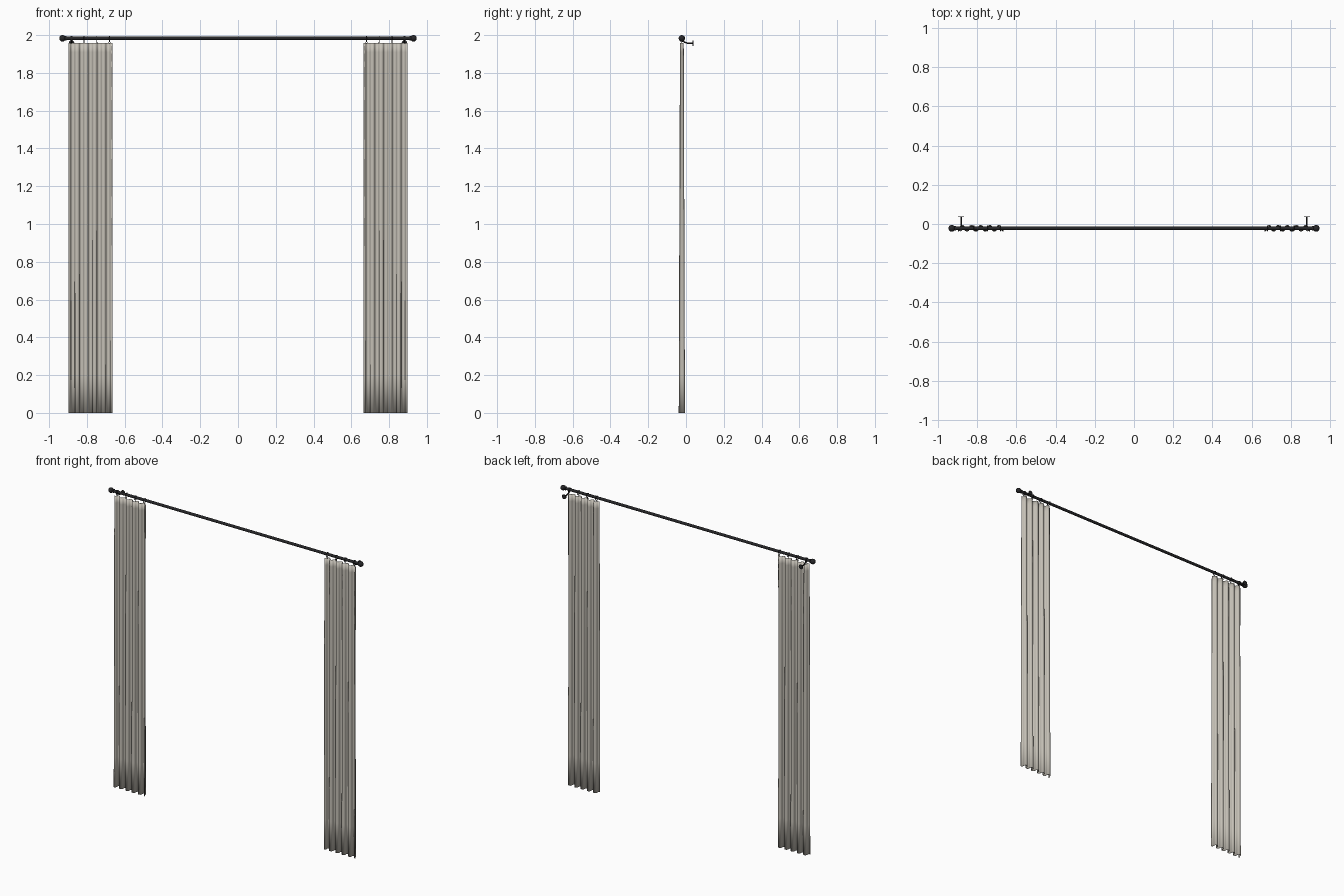
import bpy, bmesh, math
from mathutils import Vector

if "Cube" in bpy.data.objects:
    bpy.data.objects.remove(bpy.data.objects["Cube"])

ROD_Y, ROD_Z = -0.022, 1.983


def material(name, color):
    m = bpy.data.materials.new(name)
    m.diffuse_color = color
    m.use_nodes = True
    m.node_tree.nodes["Principled BSDF"].inputs["Base Color"].default_value = m.diffuse_color
    return m


black = material("dark_metal", (0.02, 0.02, 0.022, 1))
cloth = material("linen", (0.56, 0.53, 0.47, 1))


def finish(name, mat, angle=40):
    o = bpy.context.object
    o.name = name
    o.data.materials.append(mat)
    bpy.ops.object.shade_smooth_by_angle(angle=math.radians(angle))
    return o


def cylinder(name, r, depth, loc, rot, sides=24):
    bpy.ops.mesh.primitive_cylinder_add(vertices=sides, radius=r, depth=depth,
                                        location=loc, rotation=rot)
    return finish(name, black)


def tube(name, points, r):
    cu = bpy.data.curves.new(name, 'CURVE')
    cu.dimensions = '3D'
    cu.bevel_depth, cu.bevel_resolution = r, 3
    cu.use_fill_caps = True
    sp = cu.splines.new('BEZIER')
    sp.bezier_points.add(len(points) - 1)
    for b, p in zip(sp.bezier_points, points):
        b.co = p
        b.handle_left_type = b.handle_right_type = 'AUTO'
    cu.materials.append(black)
    o = bpy.data.objects.new(name, cu)
    bpy.context.collection.objects.link(o)


def curtain(name, side):
    # pleated sheet: folds are shallow at the heading and deepen to the hem
    folds, cols = 5, 100
    x0, x1 = 0.665, 0.898
    heights = [0, 0.2, 0.5, 0.8, 1.1, 1.4, 1.7, 1.85, 1.91, 1.957]
    bm = bmesh.new()
    rows = []
    for z in heights:
        t = z / heights[-1]
        amp = 0.0155 - 0.0065 * t
        row = []
        for i in range(cols + 1):
            u = i / cols
            a = 2 * math.pi * folds * u
            x = x0 + (x1 - x0) * u + 0.004 * math.sin(2 * a) * (1 - 0.5 * t)
            row.append(bm.verts.new((side * x, ROD_Y - amp * math.cos(a), z)))
        rows.append(row)
    for lo, hi in zip(rows, rows[1:]):
        for i in range(cols):
            bm.faces.new((lo[i], lo[i + 1], hi[i + 1], hi[i]))
    bmesh.ops.recalc_face_normals(bm, faces=bm.faces)
    me = bpy.data.meshes.new(name)
    bm.to_mesh(me)
    bm.free()
    o = bpy.data.objects.new(name, me)
    bpy.context.collection.objects.link(o)
    bpy.ops.object.select_all(action='DESELECT')
    bpy.context.view_layer.objects.active = o
    o.select_set(True)
    finish(name, cloth, 60)
    s = o.modifiers.new("thickness", 'SOLIDIFY')
    s.thickness, s.offset = 0.002, 0


ALONG_X = (0, math.pi / 2, 0)
ALONG_Y = (math.pi / 2, 0, 0)

# Rod
cylinder("rod", 0.009, 1.84, (0, ROD_Y, ROD_Z), ALONG_X)

for side, tag in ((-1, "left"), (1, "right")):
    # Ball finial with collar
    bpy.ops.mesh.primitive_uv_sphere_add(segments=32, ring_count=16, radius=0.017,
                                         location=(side * 0.929, ROD_Y, ROD_Z))
    finish("finial_" + tag, black)
    cylinder("collar_" + tag, 0.012, 0.008, (side * 0.911, ROD_Y, ROD_Z), ALONG_X)

    # Wall bracket: cradle, curved arm, wall plate
    bx = side * 0.881
    cylinder("cradle_" + tag, 0.012, 0.01, (bx, ROD_Y, ROD_Z), ALONG_X)
    tube("bracket_arm_" + tag, [(bx, ROD_Y, ROD_Z - 0.009), (bx, -0.008, 1.963),
                                (bx, 0.012, 1.957), (bx, 0.036, 1.957)], 0.004)
    cylinder("wall_plate_" + tag, 0.015, 0.004, (bx, 0.037, 1.957), ALONG_Y)

    # Curtain rings with eyelets
    for k in range(4):
        rx = side * (0.68 + k * 0.0675)
        bpy.ops.mesh.primitive_torus_add(location=(rx, ROD_Y, ROD_Z - 0.003), rotation=ALONG_X,
                                         major_radius=0.0135, minor_radius=0.002,
                                         major_segments=28, minor_segments=8)
        finish(f"ring_{tag}_{k}", black)
        bpy.ops.mesh.primitive_torus_add(location=(rx, ROD_Y, 1.96), rotation=ALONG_Y,
                                         major_radius=0.004, minor_radius=0.0012,
                                         major_segments=16, minor_segments=6)
        finish(f"eyelet_{tag}_{k}", black)

    curtain("curtain_" + tag, side)
